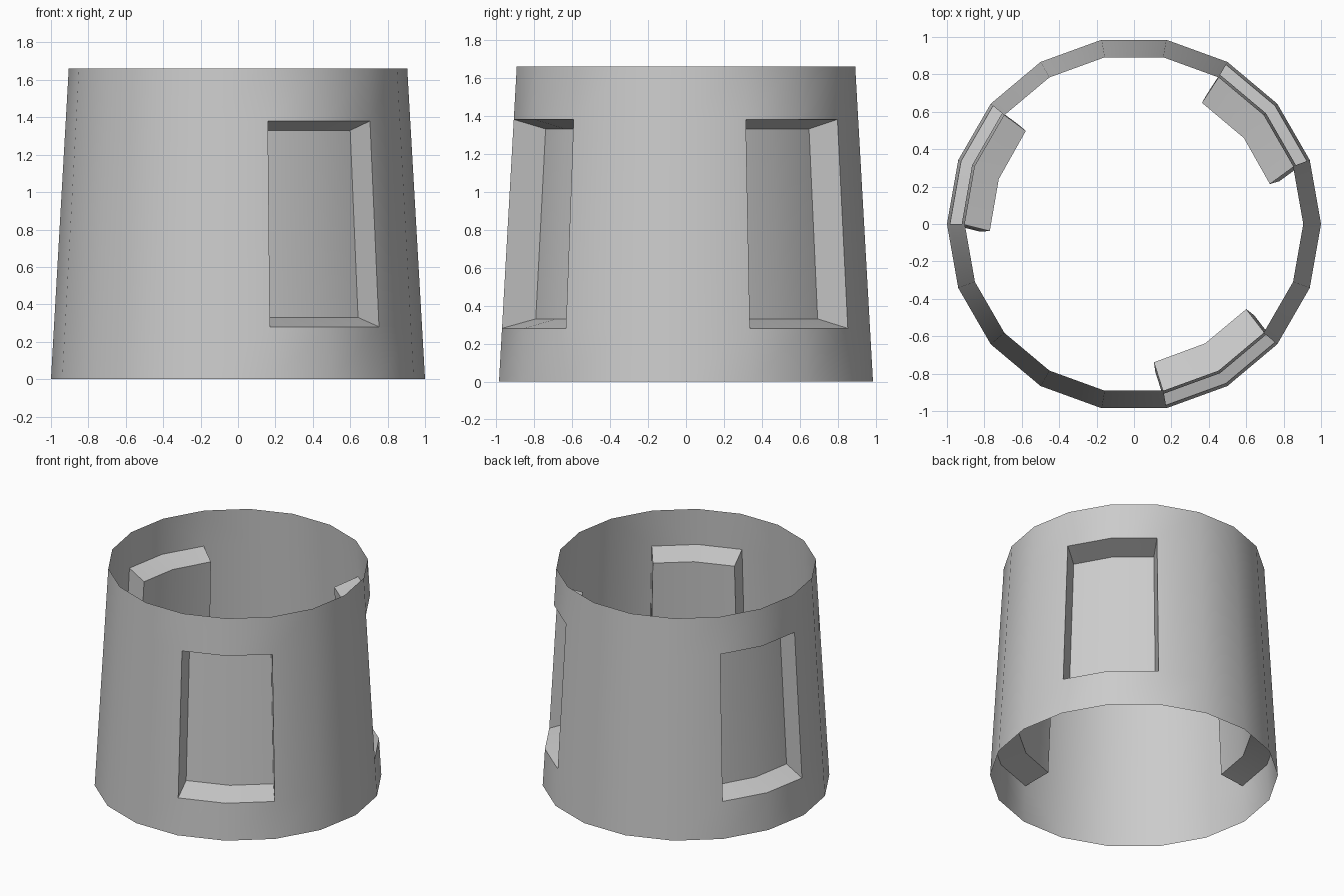
import bpy, bmesh
from math import cos, sin, radians

if "Cube" in bpy.data.objects:
    bpy.data.objects.remove(bpy.data.objects["Cube"])

SIDES = 18
HEIGHT, R_BOTTOM, R_TOP = 1.66, 1.0, 0.905
LEVELS = [0.0, 0.28, 1.38, HEIGHT]     # rims plus lower and upper window edges
BACK_LOW, BACK_HIGH = 0.33, 1.33       # height of the recess back panel

# first side of each two-side window: (radius, angle) of its back panel's upper corners
WINDOWS = {
    1: [(0.757, 16.4), (0.746, 38.0), (0.743, 60.7)],
    7: [(0.763, 139.3), (0.762, 161.6), (0.772, 182.8)],
    14: [(0.747, -81.8), (0.743, -59.2), (0.753, -37.2)],
}

bm = bmesh.new()


def polar(r, degrees, z):
    a = radians(degrees)
    return bm.verts.new((r * cos(a), r * sin(a), z))


# tapered, open-ended shell
rings = []
for z in LEVELS:
    r = R_BOTTOM + (R_TOP - R_BOTTOM) * z / HEIGHT
    rings.append([polar(r, 360 / SIDES * i, z) for i in range(SIDES)])

open_sides = {s + k for s in WINDOWS for k in (0, 1)}
for level in range(3):
    low, high = rings[level], rings[level + 1]
    for i in range(SIDES):
        if level == 1 and i in open_sides:
            continue
        j = (i + 1) % SIDES
        bm.faces.new((low[i], low[j], high[j], high[i]))

# recessed windows: sills, lintels, side walls and back panels
for start, corners in WINDOWS.items():
    low = [rings[1][(start + k) % SIDES] for k in range(3)]
    high = [rings[2][(start + k) % SIDES] for k in range(3)]
    back_low = [polar(r * 1.07, a, BACK_LOW) for r, a in corners]
    back_high = [polar(r, a, BACK_HIGH) for r, a in corners]
    for k in (0, 1):
        bm.faces.new((low[k], low[k + 1], back_low[k + 1], back_low[k]))
        bm.faces.new((back_low[k], back_low[k + 1], back_high[k + 1], back_high[k]))
        bm.faces.new((back_high[k], back_high[k + 1], high[k + 1], high[k]))
    bm.faces.new((low[0], back_low[0], back_high[0], high[0]))
    bm.faces.new((back_low[2], low[2], high[2], back_high[2]))

mesh = bpy.data.meshes.new("tapered_shell")
bm.to_mesh(mesh)
bm.free()
shell = bpy.data.objects.new("tapered_shell", mesh)
bpy.context.collection.objects.link(shell)

# smooth around the shell, crisp at the window edges
bpy.context.view_layer.objects.active = shell
shell.select_set(True)
bpy.ops.object.shade_smooth_by_angle(angle=radians(30))
